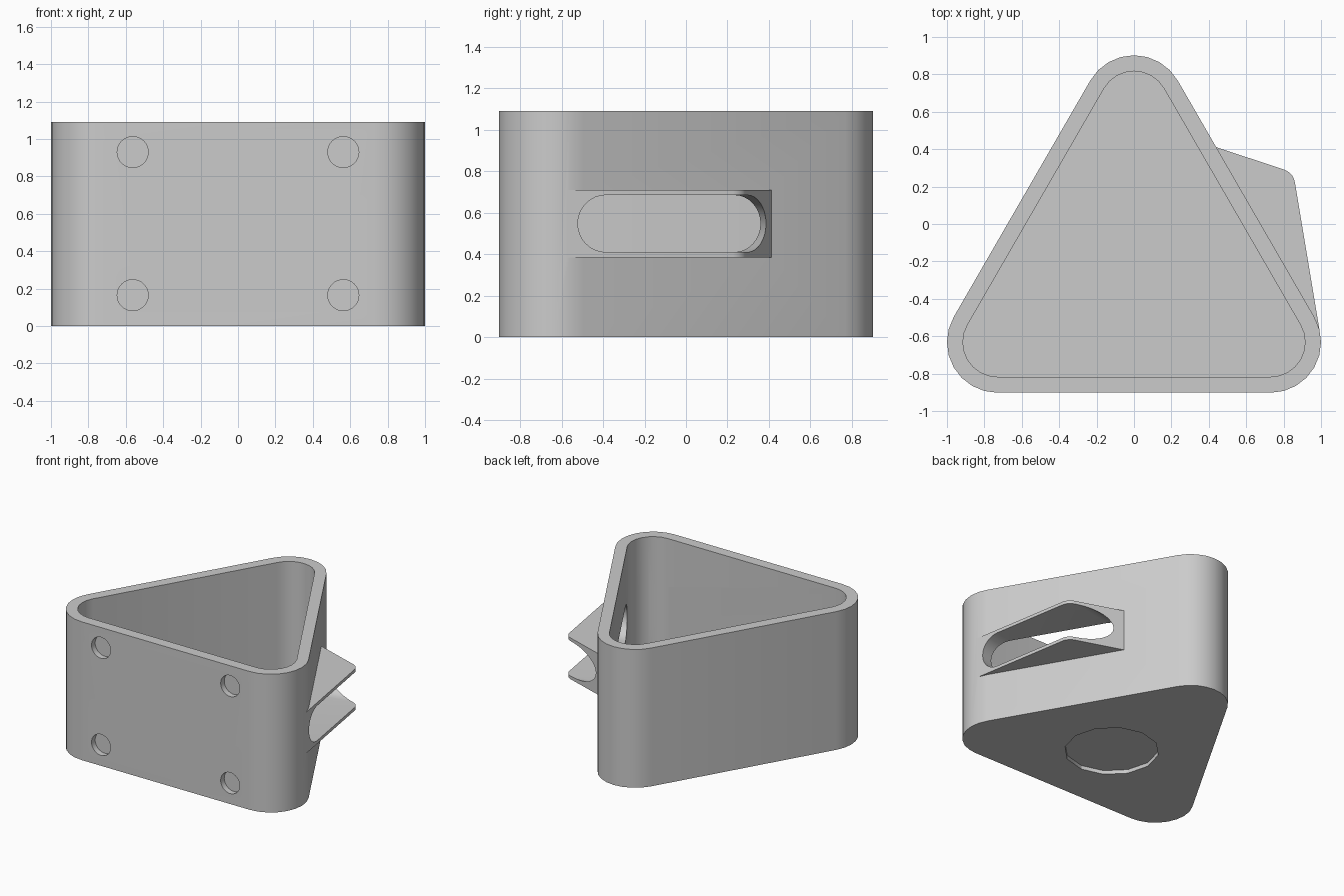
import bpy
import math
from mathutils import Matrix, Vector

cube = bpy.data.objects.get("Cube")
if cube:
    bpy.data.objects.remove(cube, do_unlink=True)

HEIGHT, WALL, RADIUS = 1.09, 0.085, 0.27
CORNERS = [(0.73, -0.632, -90), (0, 0.632, 30), (-0.73, -0.632, 150)]

grey = bpy.data.materials.new("plain grey")
grey.use_nodes = True
colour = (0.6, 0.6, 0.6, 1)
grey.diffuse_color = colour
grey.node_tree.nodes["Principled BSDF"].inputs["Base Color"].default_value = colour


def arc(cx, cy, r, start, sweep, steps):
    angles = [math.radians(start + sweep * i / steps) for i in range(steps + 1)]
    return [(cx + r * math.cos(a), cy + r * math.sin(a)) for a in angles]


def prism(name, outline, low, high, frame=Matrix()):
    """Extrude a closed outline along the local z axis of frame."""
    n = len(outline)
    verts = [frame @ Vector((x, y, z)) for z in (low, high) for x, y in outline]
    faces = [tuple(reversed(range(n))), tuple(range(n, 2 * n))]
    faces += [(i, (i + 1) % n, (i + 1) % n + n, i + n) for i in range(n)]
    mesh = bpy.data.meshes.new(name)
    mesh.from_pydata(verts, [], faces)
    mesh.materials.append(grey)
    obj = bpy.data.objects.new(name, mesh)
    bpy.context.collection.objects.link(obj)
    return obj


def rounded_triangle(r):
    return [p for x, y, start in CORNERS for p in arc(x, y, r, start, 120, 8)]


def combine(target, tool, operation, keep=False):
    mod = target.modifiers.new("cut", 'BOOLEAN')
    mod.operation = operation
    mod.solver = 'EXACT'
    mod.object = tool
    bpy.context.view_layer.objects.active = target
    bpy.ops.object.modifier_apply(modifier=mod.name)
    if not keep:
        bpy.data.objects.remove(tool, do_unlink=True)


# Triangular tub and the side holder that passes through its wall
tub = prism("triangular_holder", rounded_triangle(RADIUS), 0, HEIGHT)
cavity = prism("cavity", rounded_triangle(RADIUS - WALL), WALL, HEIGHT + 0.2)
holder_outline = [(0.40, 0.424), (0.49, 0.181), (0.72, -0.58), (0.72, -0.85),
                  (0.80, -0.85), (0.95, -0.63), (0.993, -0.575)]
holder_outline += arc(0.776, 0.21, 0.085, 10.4, 60, 5)
holder = prism("side_holder", holder_outline[::-1], 0.385, 0.71)
combine(cavity, holder, 'DIFFERENCE', keep=True)
combine(tub, holder, 'UNION')
combine(tub, cavity, 'DIFFERENCE')

# Long round-ended slot through the holder, square to its outer face
out = Vector((0.983, 0.181, 0)).normalized()
along = Vector((-out.y, out.x, 0))
frame = Matrix((along, (0, 0, 1), out)).transposed().to_4x4()
r, mid = 0.1375, 0.5475
slot_outline = arc(0.286 - r, mid, r, -90, 180, 16) + arc(r - 0.691, mid, r, 90, 180, 16)
combine(tub, prism("slot", slot_outline, 0.3, 1.4, frame), 'DIFFERENCE')

# Four shallow round pockets in the front wall
to_front = Matrix.Rotation(math.radians(90), 4, 'X')
for x in (-0.563, 0.563):
    for z in (0.165, 0.93):
        pocket = prism("pocket", arc(x, z, 0.083, 0, 360, 32)[:-1], 0.857, 1.0, to_front)
        combine(tub, pocket, 'DIFFERENCE')

# Plain shallow recess under the floor
recess = prism("recess", arc(0, -0.25, 0.34, 0, 360, 12)[:-1], -0.1, 0.03)
combine(tub, recess, 'DIFFERENCE')

bpy.ops.object.select_all(action='DESELECT')
tub.select_set(True)
bpy.context.view_layer.objects.active = tub
bpy.ops.object.shade_smooth_by_angle(angle=math.radians(30))
